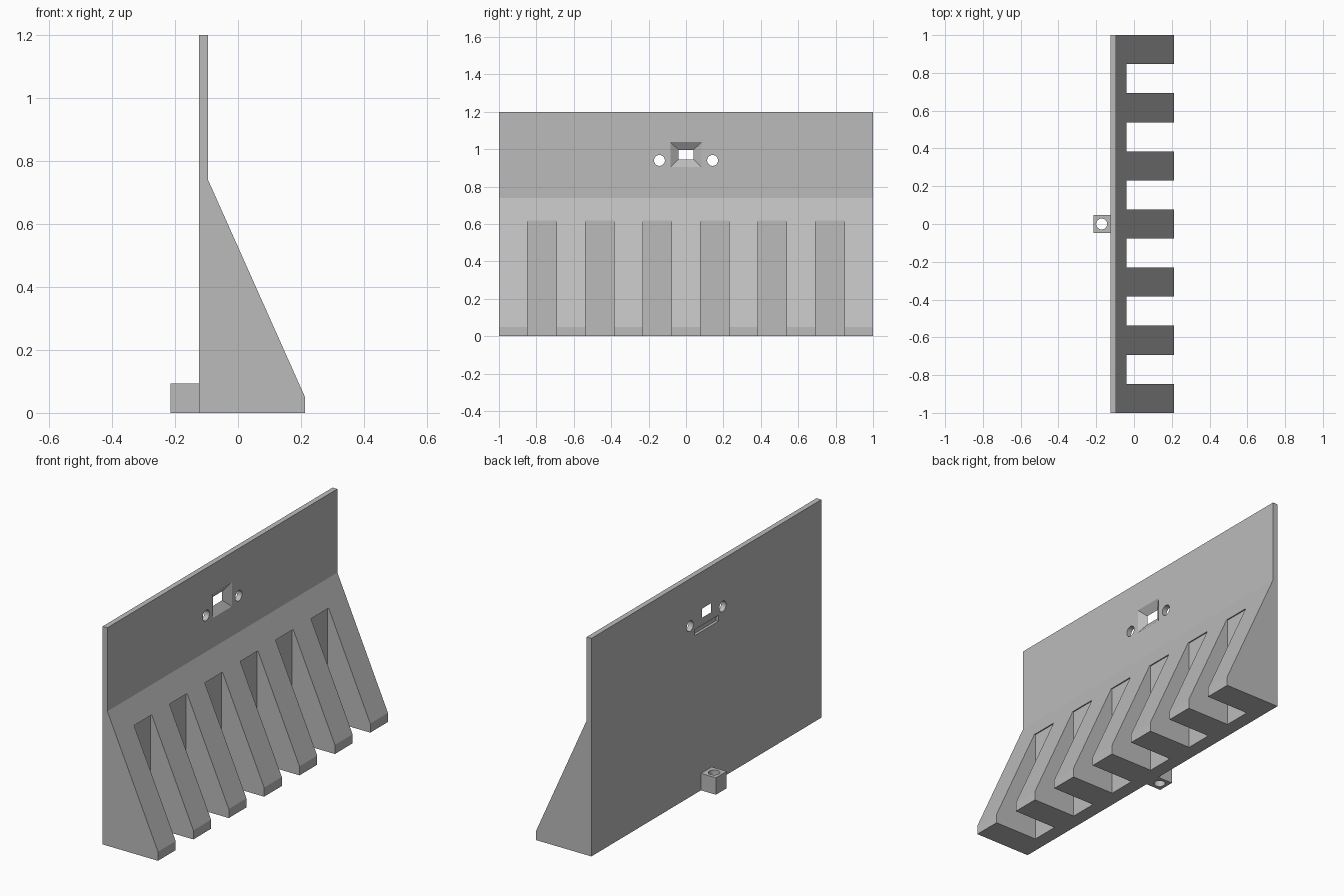
import bpy, bmesh, math

old = bpy.data.objects.get("Cube")
if old:
    bpy.data.objects.remove(old, do_unlink=True)

grey = bpy.data.materials.new("plain grey")
grey.use_nodes = True
colour = (0.5, 0.5, 0.5, 1)
grey.diffuse_color = colour
grey.node_tree.nodes["Principled BSDF"].inputs["Base Color"].default_value = colour


def make(name, bm):
    bmesh.ops.recalc_face_normals(bm, faces=bm.faces)
    mesh = bpy.data.meshes.new(name)
    bm.to_mesh(mesh)
    bm.free()
    mesh.materials.append(grey)
    obj = bpy.data.objects.new(name, mesh)
    bpy.context.collection.objects.link(obj)
    return obj


def loft(name, ring_a, ring_b):
    """Closed solid between two matching rings of points."""
    bm = bmesh.new()
    a = [bm.verts.new(p) for p in ring_a]
    b = [bm.verts.new(p) for p in ring_b]
    bm.faces.new(a)
    bm.faces.new(b)
    for i in range(len(a)):
        j = (i + 1) % len(a)
        bm.faces.new((a[i], a[j], b[j], b[i]))
    return make(name, bm)


def rect(x, y0, y1, z0, z1):
    return [(x, y0, z0), (x, y1, z0), (x, y1, z1), (x, y0, z1)]


def box(name, x0, x1, y0, y1, z0, z1):
    return loft(name, rect(x0, y0, y1, z0, z1), rect(x1, y0, y1, z0, z1))


def circle(r, n=32):
    return [(r * math.cos(math.tau * i / n), r * math.sin(math.tau * i / n)) for i in range(n)]


def cut(target, cutter):
    mod = target.modifiers.new("cut", "BOOLEAN")
    mod.operation = "DIFFERENCE"
    mod.solver = "EXACT"
    mod.object = cutter
    bpy.context.view_layer.objects.active = target
    bpy.ops.object.modifier_apply(modifier=mod.name)
    bpy.data.objects.remove(cutter, do_unlink=True)


BACK, FACE, TIP = -0.124, -0.095, 0.213

# Upright plate and sloping wedge in one profile
profile = [(BACK, 0), (TIP, 0), (TIP, 0.05), (FACE, 0.74), (FACE, 1.2), (BACK, 1.2)]
body = loft("ribbed_backplate",
            [(x, -1, z) for x, z in profile], [(x, 1, z) for x, z in profile])

# Six slots leave seven equal ribs
band = 2 / 13
for i in range(6):
    y = -1 + band * (2 * i + 1)
    cut(body, box("slot_cutter", -0.047, 0.3, y, y + band, -0.1, 0.618))

# Window flaring out towards the ribbed side
cut(body, loft("window_cutter", rect(BACK, -0.04, 0.04, 0.946, 0.996),
               rect(FACE, -0.083, 0.083, 0.904, 1.038)))

# Screw holes beside the window
for side in (-1, 1):
    ring = [(side * 0.142 + u, 0.94 + v) for u, v in circle(0.029)]
    cut(body, loft("screw_cutter", [(-0.2, y, z) for y, z in ring],
                   [(0, y, z) for y, z in ring]))

# Shallow groove on the flat side, under the window
cut(body, box("groove_cutter", -0.2, BACK + 0.015, -0.105, 0.105, 0.872, 0.905))

# Small mounting lug with a vertical hole
lug = box("mounting_lug", -0.215, BACK, -0.047, 0.047, 0, 0.093)
ring = [(-0.171 + u, v) for u, v in circle(0.029)]
cut(lug, loft("lug_cutter", [(x, y, -0.1) for x, y in ring],
              [(x, y, 0.2) for x, y in ring]))
